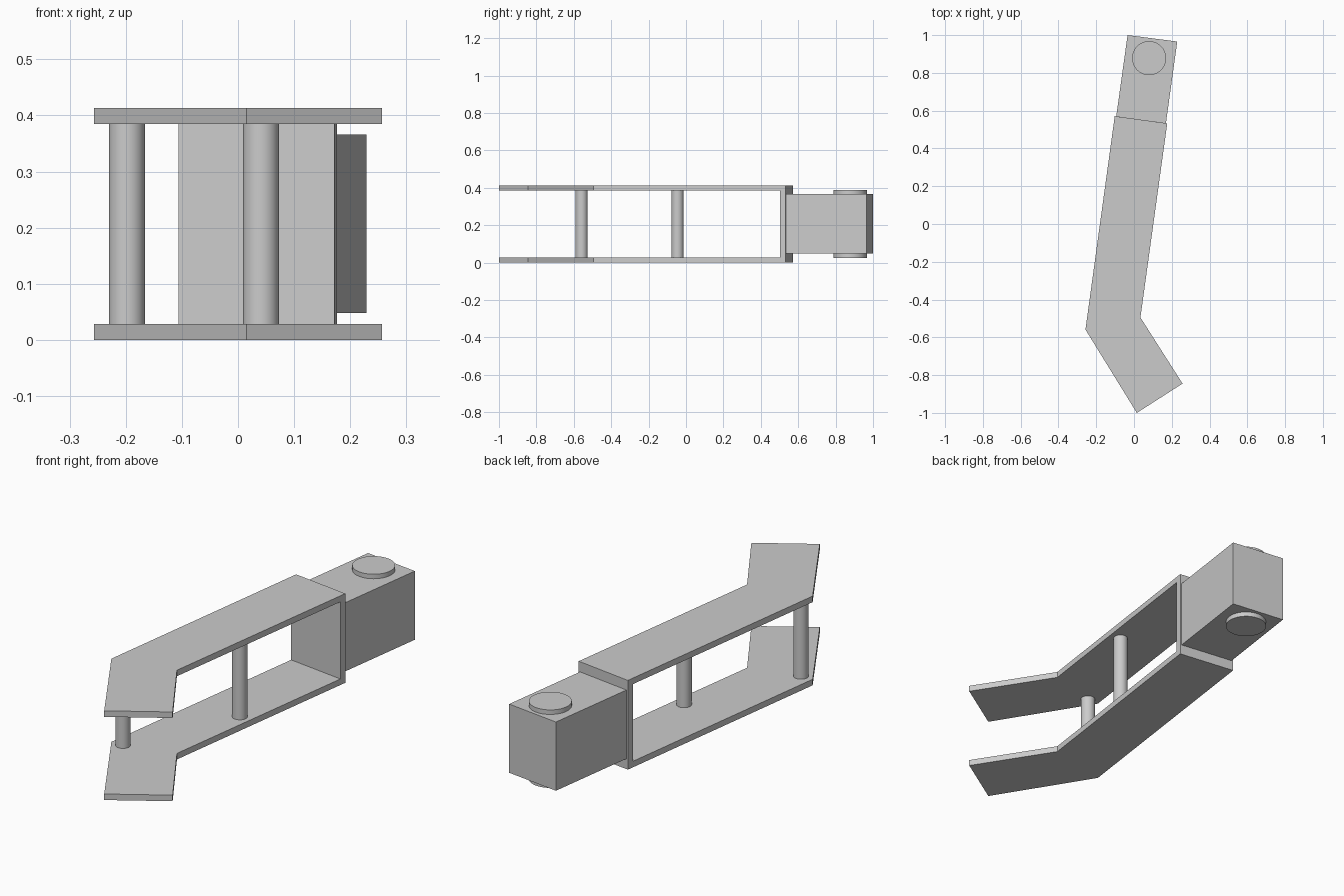
import bpy, bmesh
from mathutils import Vector

if "Cube" in bpy.data.objects:
    bpy.data.objects.remove(bpy.data.objects["Cube"])


def prism(name, outline, z0, z1):
    """Extrude a top-view outline between two heights."""
    bm = bmesh.new()
    face = bm.faces.new([bm.verts.new((x, y, z0)) for x, y in outline])
    top = bmesh.ops.extrude_face_region(bm, geom=[face])["geom"]
    verts = [g for g in top if isinstance(g, bmesh.types.BMVert)]
    bmesh.ops.translate(bm, vec=Vector((0, 0, z1 - z0)), verts=verts)
    bmesh.ops.recalc_face_normals(bm, faces=bm.faces)
    mesh = bpy.data.meshes.new(name)
    bm.to_mesh(mesh)
    bm.free()
    obj = bpy.data.objects.new(name, mesh)
    bpy.context.collection.objects.link(obj)
    return obj


def post(name, x, y, radius, z0, z1):
    """Upright smooth cylinder."""
    bpy.ops.mesh.primitive_cylinder_add(vertices=64, radius=radius, depth=z1 - z0,
                                        location=(x, y, (z0 + z1) / 2))
    bpy.context.object.name = name
    bpy.ops.object.shade_smooth_by_angle()


HEIGHT, PLATE = 0.413, 0.028

# U-shaped bracket: bent solid with a slot that leaves two plates and an end wall
bracket = prism("bracket", [(-0.102, 0.571), (-0.257, -0.559), (0.015, -1.0),
                            (0.257, -0.845), (0.034, -0.495), (0.176, 0.533)], 0, HEIGHT)
slot = prism("slot_cutter", [(-0.6, 0.605), (-0.6, -1.3), (0.6, -1.3), (0.6, 0.447)],
             PLATE, HEIGHT - PLATE)
cut = bracket.modifiers.new("slot", "BOOLEAN")
cut.operation = "DIFFERENCE"
cut.solver = "EXACT"
cut.object = slot
bpy.context.view_layer.objects.active = bracket
bpy.ops.object.modifier_apply(modifier=cut.name)
bpy.data.objects.remove(slot)

# End block fixed to the back of the wall
prism("end_block", [(-0.094, 0.57), (0.169, 0.534), (0.229, 0.966), (-0.034, 1.0)],
      0.048, 0.366)

# Pivot pin standing proud of the block above and below
post("pivot_pin", 0.08, 0.878, 0.09, 0.026, 0.387)

# Two spacer posts between the plates
for name, x, y in (("outer_post", -0.198, -0.558), ("middle_post", 0.041, -0.045)):
    post(name, x, y, 0.032, PLATE, HEIGHT - PLATE)
